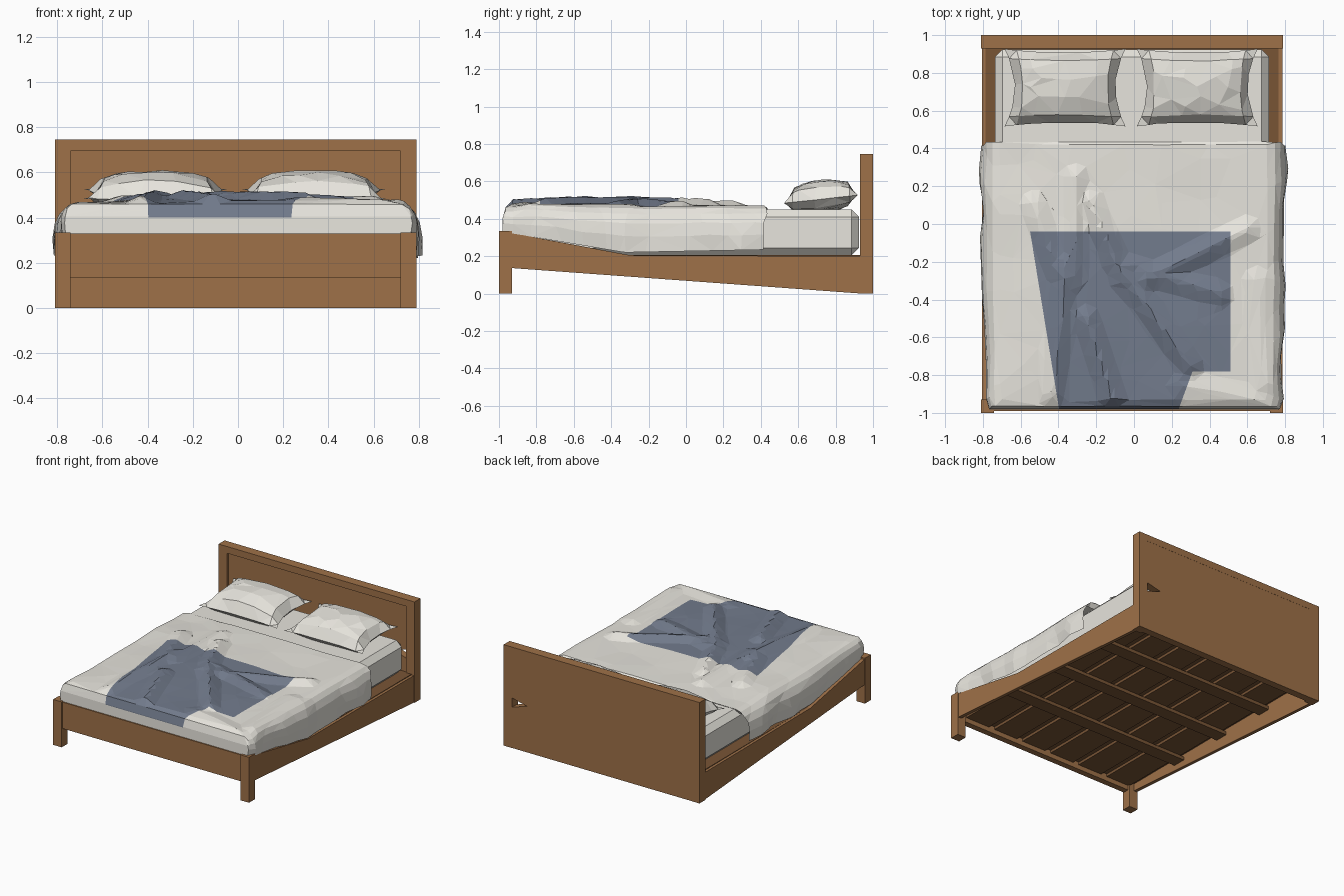
import bpy, bmesh, math, random
from mathutils import Vector, noise

random.seed(4)
cube = bpy.data.objects.get("Cube")
if cube:
    bpy.data.objects.remove(cube, do_unlink=True)


def material(name, rgb):
    m = bpy.data.materials.new(name)
    m.use_nodes = True
    m.diffuse_color = (*rgb, 1)
    m.node_tree.nodes["Principled BSDF"].inputs["Base Color"].default_value = (*rgb, 1)
    return m


WOOD = material("warm wood", (0.345, 0.165, 0.065))
DARK = material("dark wood", (0.19, 0.09, 0.036))
LINEN = material("off white linen", (0.84, 0.82, 0.76))
BLUE = material("slate blue", (0.17, 0.2, 0.265))


def finish(name, bm, *mats):
    bmesh.ops.recalc_face_normals(bm, faces=bm.faces)
    mesh = bpy.data.meshes.new(name)
    bm.to_mesh(mesh)
    bm.free()
    for m in mats:
        mesh.materials.append(m)
    ob = bpy.data.objects.new(name, mesh)
    bpy.context.collection.objects.link(ob)
    return ob


def box(name, lo, hi, mat):
    bm = bmesh.new()
    bmesh.ops.create_cube(bm, size=1)
    for v in bm.verts:
        v.co = Vector([a + (b - a) * (c + 0.5) for a, b, c in zip(lo, hi, v.co)])
    return finish(name, bm, mat)


def prism(name, points, offset, mat):
    """Extrude a flat outline by an offset vector."""
    bm = bmesh.new()
    face = bm.faces.new([bm.verts.new(p) for p in points])
    new = bmesh.ops.extrude_face_region(bm, geom=[face])["geom"]
    bmesh.ops.translate(bm, vec=offset, verts=[g for g in new if isinstance(g, bmesh.types.BMVert)])
    return finish(name, bm, mat)


def decimate(ob, ratio):
    mod = ob.modifiers.new("facets", "DECIMATE")
    mod.ratio = ratio
    bpy.context.view_layer.objects.active = ob
    bpy.ops.object.modifier_apply(modifier=mod.name)


def lerp_table(table, t):
    for (a, va), (b, vb) in zip(table, table[1:]):
        if t <= b:
            return va + (vb - va) * max(0, t - a) / (b - a)
    return table[-1][1]


# Bed frame: posts, rails and headboard
LEFT, RIGHT = 0.79, -0.81
for side, x in (("left", LEFT - 0.07), ("right", RIGHT)):
    box(f"front_leg_{side}", (x, -1, 0), (x + 0.07, -0.93, 0.335), WOOD)
    box(f"headboard_post_{side}", (x, 0.93, 0), (x + 0.07, 1, 0.745), WOOD)
side_outline = [(-0.94, 0.137), (0.94, 0), (0.94, 0.2), (-0.3, 0.205), (-0.94, 0.325)]
for side, x in (("left", LEFT - 0.03), ("right", RIGHT + 0.005)):
    prism(f"side_rail_{side}", [(x, y, z) for y, z in side_outline], (0.025, 0, 0), WOOD)
box("foot_rail", (RIGHT + 0.06, -0.99, 0.135), (LEFT - 0.06, -0.945, 0.33), WOOD)
box("headboard_cap", (RIGHT + 0.06, 0.93, 0.695), (LEFT - 0.06, 1, 0.745), WOOD)
panel = [(-0.75, 0), (0.725, 0), (0.725, 0.3), (0.6, 0.34), (0.725, 0.37), (0.725, 0.71), (-0.75, 0.71)]
prism("headboard_panel", [(x, 0.945, z) for x, z in panel], (0, 0.054, 0), WOOD)

# Slatted base under the mattress
box("base_board", (-0.785, -0.945, 0.19), (0.765, 0.94, 0.205), DARK)
for i in range(6):
    x = -0.75 + i * 0.25
    box(f"plank_{i + 1}", (x, -0.945, 0.17), (x + 0.2, 0.94, 0.19), DARK)
for i, y in enumerate((-0.5, -0.05, 0.4)):
    box(f"cross_beam_{i + 1}", (-0.785, y, 0.145), (0.765, y + 0.1, 0.17), DARK)

# Mattress
mattress = box("mattress", (-0.735, -0.95, 0.205), (0.715, 0.925, 0.45), LINEN)
bevel = mattress.modifiers.new("soft_edges", "BEVEL")
bevel.width, bevel.segments = 0.04, 1

# Duvet: draped sheet with creases running across it (x, y to x, y, height)
CREASES = [
    (-0.31, 0.25, -0.33, -0.3, 0.03), (-0.53, 0.1, -0.4, -0.25, 0.028),
    (-0.23, 0.12, -0.05, -0.3, 0.04), (-0.1, -0.2, 0.3, -0.75, 0.04),
    (0.6, -0.03, 0.05, -0.3, 0.035), (0.46, -0.37, -0.05, -0.22, 0.03),
    (-0.36, -0.2, -0.43, -0.9, 0.035), (-0.25, -0.5, -0.1, -0.95, 0.035),
    (0.65, -0.3, 0.7, -0.85, 0.02), (0.25, -0.85, 0.65, -0.93, 0.015),
]


def duvet_top(x, y):
    z = 0.46 + 0.028 * math.exp(-3 * x * x - 3 * (y + 0.4) ** 2)
    ridge = 0
    for x0, y0, x1, y1, h in CREASES:
        a, d, p = Vector((x0, y0)), Vector((x1 - x0, y1 - y0)), Vector((x, y))
        t = min(1, max(0, (p - a).dot(d) / d.length_squared))
        ridge = max(ridge, h * (1 - (p - a - d * t).length / 0.075))
    return z + ridge + 0.012 * noise.noise(Vector((x * 3, y * 3, 0.5)))


HEM = [(-0.98, 0.33), (-0.33, 0.22), (0.43, 0.235)]
WIDTH = [(-0.99, 0.765), (-0.93, 0.785), (0.1, 0.805), (0.43, 0.81)]
STEPS, COLS = 40, 52
rows = [(0.415, 0.42), (0.435, 0.455)]
rows += [(0.42 - 1.35 * i / STEPS, 1) for i in range(STEPS + 1)]
rows += [(-0.965, 0.46), (-0.98, 0.405), (-0.982, 0.33)]
bm = bmesh.new()
grid = []
for y, cap in rows:
    line = []
    for c in range(COLS + 1):
        s = 2 * c / COLS - 1
        t = max(0, (abs(s) - 0.8) / 0.2)
        x = math.copysign(min(abs(s) / 0.8, 1) * 0.7, s)
        top = duvet_top(x, y)
        sway = 0.03 * t * noise.noise(Vector((s, y * 5, t)))
        x += math.copysign((lerp_table(WIDTH, y) - 0.7) * math.sin(t * math.pi * 0.62) + sway, s)
        z = min(cap, top + (lerp_table(HEM, y) - top) * t ** 2)
        line.append(bm.verts.new((x - 0.002, y, z)))
    grid.append(line)
for a, b in zip(grid, grid[1:]):
    for c in range(COLS):
        bm.faces.new((a[c], b[c], b[c + 1], a[c + 1]))
duvet = finish("duvet", bm, LINEN, BLUE)
decimate(duvet, 0.17)

# Blue patch: cut its straight borders into the duvet, then colour inside them
CUTS = {
    "left": ((-0.55, -0.04, 0), (0.92, 0.15, 0)),
    "top": ((0, -0.04, 0), (0, -1, 0)),
    "right": ((0.51, 0, 0), (-1, 0, 0)),
    "notch_y": ((0, -0.78, 0), (0, 1, 0)),
    "notch_x": ((0.31, -0.78, 0), (-0.19, 0.07, 0)),
    "low": ((0, 0, 0.4), (0, 0, 1)),
}
bm = bmesh.new()
bm.from_mesh(duvet.data)
for co, no in CUTS.values():
    bmesh.ops.bisect_plane(bm, geom=bm.verts[:] + bm.edges[:] + bm.faces[:],
                           dist=0.0001, plane_co=co, plane_no=no)
for f in bm.faces:
    mid = f.calc_center_median()
    inside = {k: (mid - Vector(co)).dot(Vector(no)) > 0 for k, (co, no) in CUTS.items()}
    in_notch = not inside["notch_y"] and not inside["notch_x"]
    if all(inside[k] for k in ("left", "top", "right", "low")) and not in_notch:
        f.material_index = 1
bm.to_mesh(duvet.data)
bm.free()


# Pillows: two puffed sheets with pinched corners
def pillow(name, cx):
    bm = bmesh.new()
    for sign in (1, -1):
        made = bmesh.ops.create_grid(bm, x_segments=10, y_segments=8, size=1)["verts"]
        for v in made:
            u, w = v.co.x, v.co.y
            puff = max(0, (1 - u ** 2) * (1 - w ** 2)) ** 0.4
            x = cx + 0.32 * u * (1 - 0.17 * (1 - w * w) * u * u)
            y = 0.722 + 0.205 * w * (1 - 0.1 * (1 - u * u) * w * w)
            z = 0.505 + 0.022 * w + sign * puff * (0.1 if sign > 0 else 0.07)
            z += 0.008 * puff * random.uniform(-1, 1)
            v.co = (x, y, z)
    bmesh.ops.remove_doubles(bm, verts=bm.verts, dist=0.001)
    decimate(finish(name, bm, LINEN), 0.4)


pillow("pillow_right", -0.365)
pillow("pillow_left", 0.335)
